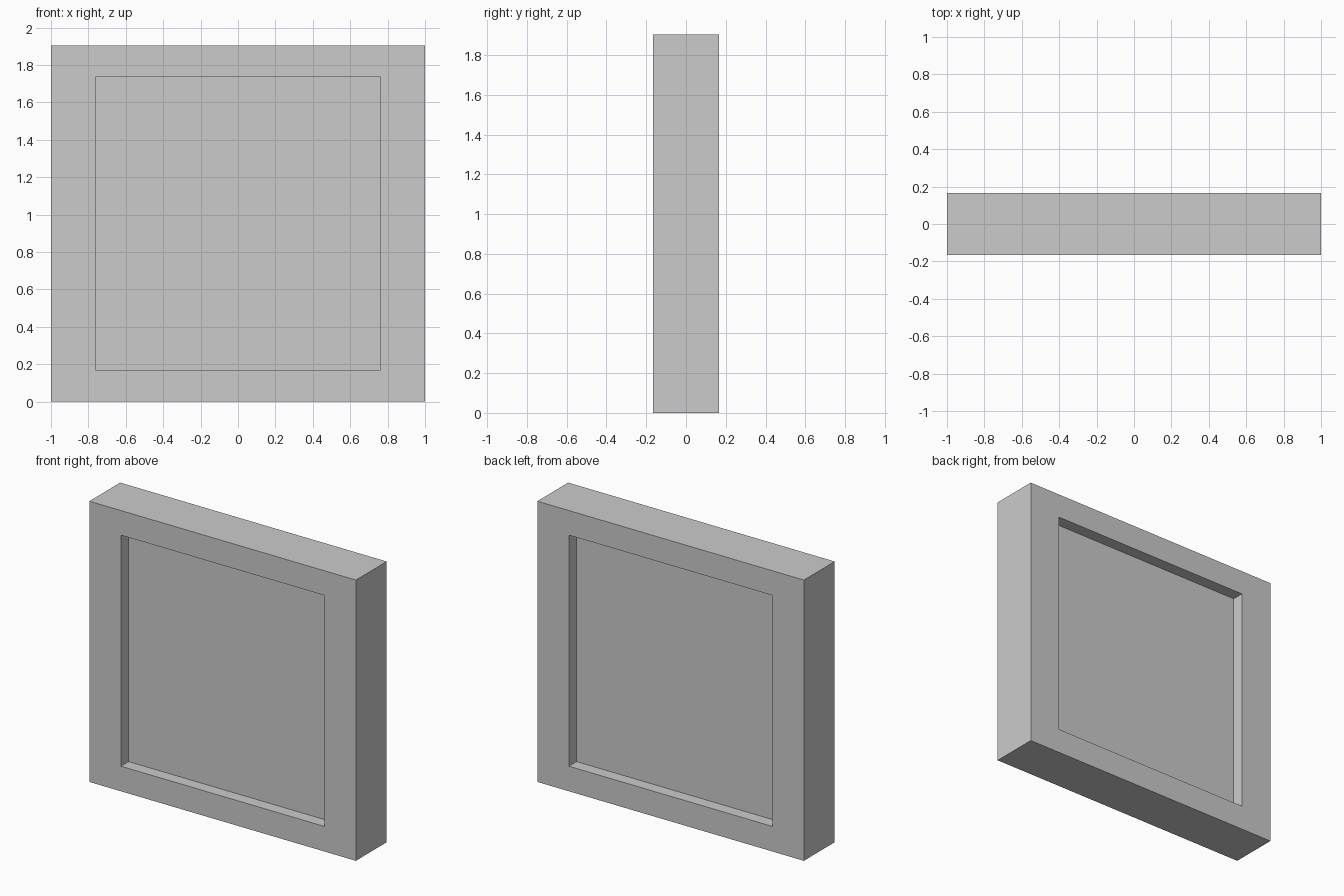
import bpy, bmesh
from mathutils import Vector

if "Cube" in bpy.data.objects:
    bpy.data.objects.remove(bpy.data.objects["Cube"])

W, D, H = 2.0, 0.33, 1.904      # outer frame size
PX, Z0, Z1 = 0.763, 0.17, 1.737  # panel opening: half width, bottom, top
RECESS = 0.082                  # panel depth on both sides

# Frame block
bm = bmesh.new()
bmesh.ops.create_cube(bm, size=1)
for v in bm.verts:
    v.co = Vector((v.co.x * W, v.co.y * D, (v.co.z + 0.5) * H))
bm.normal_update()

# Recessed panel on the front and the back
for side in (-1, 1):
    face = next(f for f in bm.faces if f.normal.y * side > 0.9 and f.calc_area() > 3)
    bmesh.ops.inset_individual(bm, faces=[face], thickness=0.1)
    for v in face.verts:
        v.co.x = PX if v.co.x > 0 else -PX
        v.co.z = Z1 if v.co.z > H / 2 else Z0
    panel = bmesh.ops.extrude_discrete_faces(bm, faces=[face])["faces"][0]
    bmesh.ops.translate(bm, verts=panel.verts, vec=(0, -side * RECESS, 0))

bmesh.ops.recalc_face_normals(bm, faces=bm.faces)
mesh = bpy.data.meshes.new("framed_panel")
bm.to_mesh(mesh)
bm.free()
bpy.context.collection.objects.link(bpy.data.objects.new("framed_panel", mesh))
